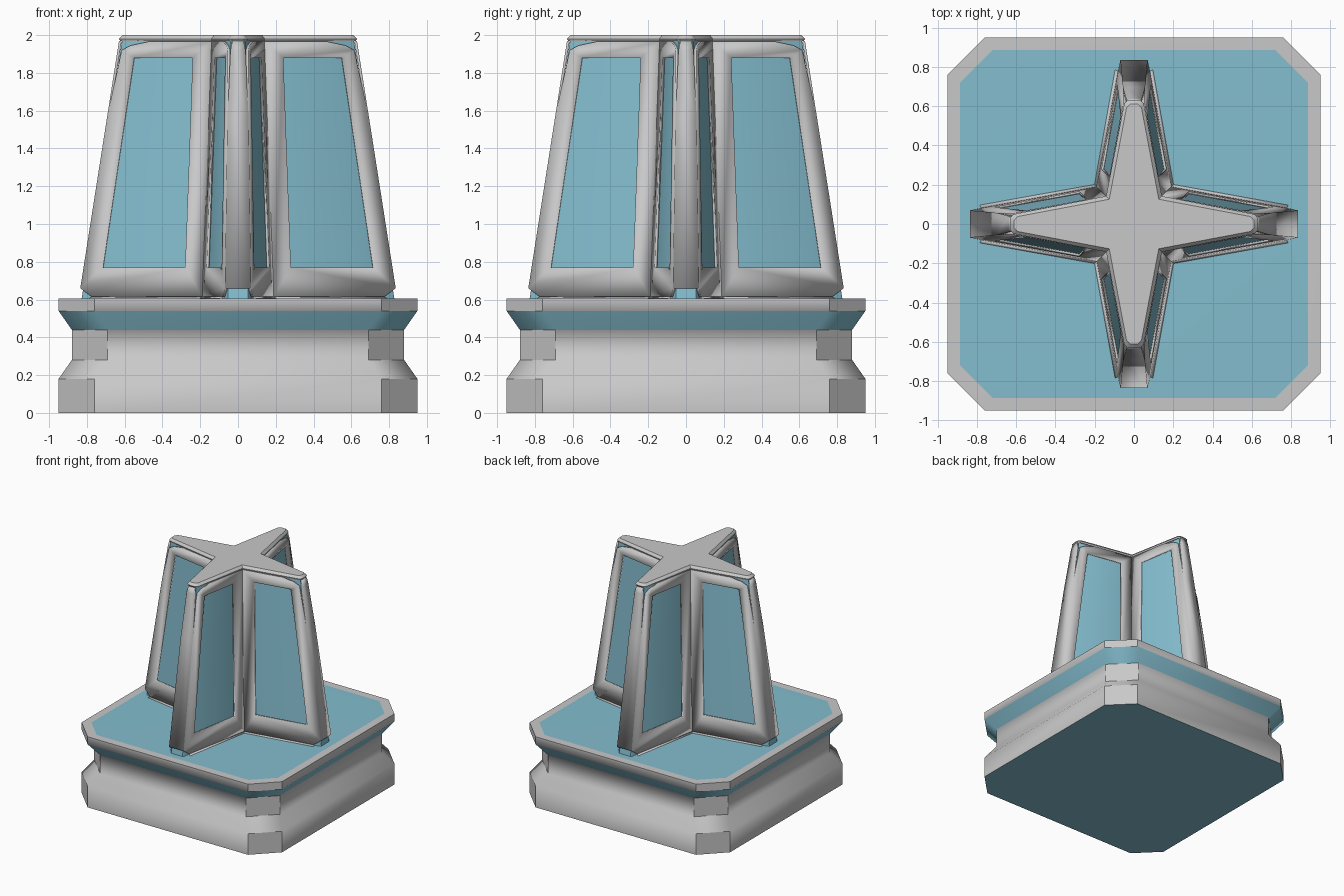
import bpy, bmesh, math

if "Cube" in bpy.data.objects:
    bpy.data.objects.remove(bpy.data.objects["Cube"])


def material(name, color):
    m = bpy.data.materials.new(name)
    m.diffuse_color = (*color, 1)
    m.use_nodes = True
    m.node_tree.nodes["Principled BSDF"].inputs["Base Color"].default_value = m.diffuse_color
    return m


GREY = material("light_grey", (0.58, 0.58, 0.58))
BLUE = material("soft_blue", (0.23, 0.51, 0.62))


def finish(name, bm, mats, angle=40):
    me = bpy.data.meshes.new(name)
    bm.to_mesh(me)
    bm.free()
    for m in mats:
        me.materials.append(m)
    ob = bpy.data.objects.new(name, me)
    bpy.context.collection.objects.link(ob)
    bpy.ops.object.select_all(action='DESELECT')
    ob.select_set(True)
    bpy.context.view_layer.objects.active = ob
    bpy.ops.object.shade_smooth_by_angle(angle=math.radians(angle))
    return ob


def loft(name, rings, mats, colors, bottom=0, top=0):
    """Skin stacked rings; colors gives one material index per band."""
    bm = bmesh.new()
    rows = [[bm.verts.new(p) for p in r] for r in rings]
    n = len(rows[0])
    for a, b, c in zip(rows, rows[1:], colors):
        for i in range(n):
            j = (i + 1) % n
            bm.faces.new((a[i], a[j], b[j], b[i])).material_index = c
    bm.faces.new(rows[0][::-1]).material_index = bottom
    bm.faces.new(rows[-1]).material_index = top
    return finish(name, bm, mats)


def turn(k, x, y):
    for _ in range(k):
        x, y = -y, x
    return x, y


# Plinth: square with cut corners, pinched waist
def octagon(a, cut, z):
    return [(*turn(k, *p), z) for k in range(4) for p in ((a, cut - a), (a, a - cut))]


loft("plinth",
     [octagon(a, c, z) for a, c, z in (
         (.95, .19, 0), (.95, .19, .18), (.88, .19, .28), (.88, .19, .44),
         (.95, .19, .54), (.95, .19, .605), (.885, .165, .606))],
     [GREY, BLUE], (0, 0, 0, 1, 0, 0), bottom=1, top=1)


# Tower outline: arm tip reach, tip half width, inner corner, all by height
def tip(z):
    return .835 - .205 * (z - .66) / 1.31


def half(z):
    return .07 - .02 * (z - .6) / 1.37


def inner(z):
    return .19 - .05 * (z - .6) / 1.37


def side_y(x, z):
    f = (x - inner(z)) / (tip(z) - inner(z))
    return inner(z) + f * (half(z) - inner(z))


def star(c, t, w, r, z):
    pts = ((c, -c), (t - r, -w), (t, r - w), (t, w - r), (t - r, w))
    return [(*turn(k, *p), z) for k in range(4) for p in pts]


# Blue core, showing through the frames as panels
loft("tower_core",
     [star(inner(z) - .012, tip(z) - .016, half(z) - .009, .008, z) for z in (.6, 1.972)],
     [BLUE], (0,))

# Star cap with bevelled rim
loft("star_cap",
     [star(.138, .622, .048, .015, 1.968), star(.142, .63, .05, .018, 1.98),
      star(.126, .612, .038, .02, 2.0)], [GREY], (0, 0))


def add_faces(bm, k, m, pts, faces):
    vs = []
    for x, y, z in pts:
        vs.append(bm.verts.new((*turn(k, x, y * m), z)))
    for f in faces:
        bm.faces.new([vs[i] for i in (f if m > 0 else f[::-1])])


# Grey frames: one windowed plate on each side of every arm
outer = [(inner(.615), .615), (.775, .615), (tip(.66), .66), (tip(1.55), 1.55),
         (tip(1.92) - .022, 1.92), (.57, 1.945), (.47, 1.966), (inner(1.966), 1.966)]
window = [(.28, .77), (.715, .77), (.55, 1.88), (.24, 1.88)]
frame_pts = [(x, side_y(x, z), z) for x, z in outer + window]
frame_faces = [(0, 8, 9, 2, 1), (2, 9, 10, 4, 3), (4, 10, 11, 7, 6, 5), (7, 11, 8, 0)]
skirt_pts = [(x, side_y(x, .615) + d, z) for x, d, z in (
    (inner(.615), 0, .615), (.775, 0, .615), (.785, .016, .608), (inner(.615) + .012, .014, .608))]

bm = bmesh.new()
for k in range(4):
    for m in (1, -1):
        add_faces(bm, k, m, frame_pts, frame_faces)
        add_faces(bm, k, m, skirt_pts, [(0, 1, 2, 3)])
frames = finish("arm_frames", bm, [GREY], 20)
mod = frames.modifiers.new("thickness", 'SOLIDIFY')
mod.thickness = .014
mod.offset = -1

# Grey strips down the outer end of every arm, narrowing near the top
bm = bmesh.new()
strip = [(tip(z), w, z) for z, w in ((.66, half(.66)), (1.55, half(1.55)), (1.92, .04), (1.968, .03))]
strip_pts = strip + [(x, -w, z) for x, w, z in strip]
for k in range(4):
    add_faces(bm, k, 1, strip_pts, [(i, i + 4, i + 5, i + 1) for i in range(3)])
bmesh.ops.reverse_faces(bm, faces=[f for f in bm.faces
                                   if f.normal.dot(f.calc_center_median()) < 0])
bm.normal_update()
for f in list(bm.faces):
    c = f.calc_center_median()
    if f.normal.x * c.x + f.normal.y * c.y < 0:
        f.normal_flip()
strips = finish("arm_end_strips", bm, [GREY])
mod = strips.modifiers.new("thickness", 'SOLIDIFY')
mod.thickness = .014
mod.offset = -1
